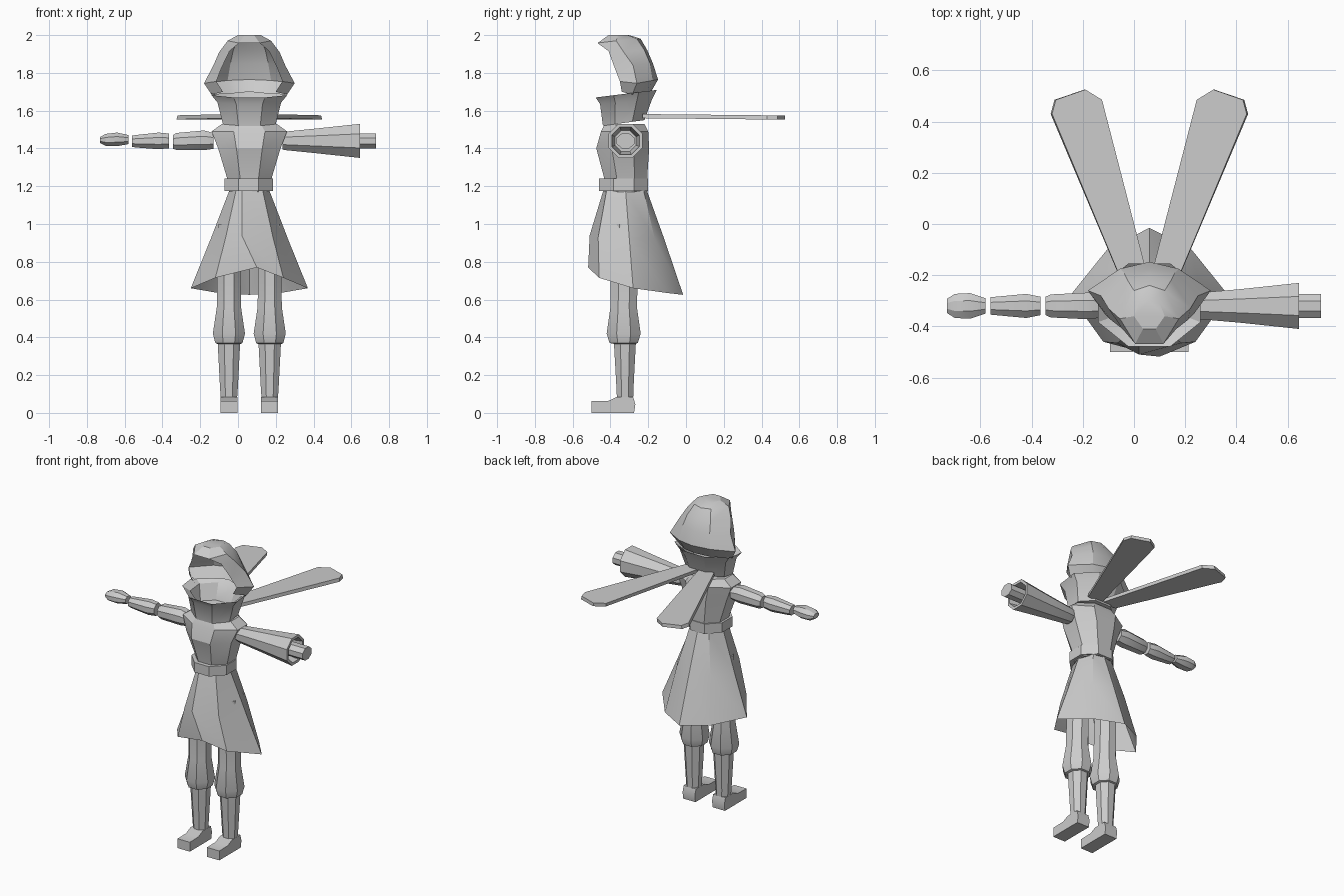
import bpy, bmesh, math
from mathutils import Vector

if "Cube" in bpy.data.objects:
    bpy.data.objects.remove(bpy.data.objects["Cube"], do_unlink=True)

cloth = bpy.data.materials.new("light_grey")
cloth.use_nodes = True
GREY = (0.6, 0.6, 0.6, 1)
cloth.diffuse_color = GREY
cloth.node_tree.nodes["Principled BSDF"].inputs["Base Color"].default_value = GREY

CX = 0.06   # the body's plane of symmetry
ANGLE = math.radians(28)


def finish(name, bm):
    bmesh.ops.recalc_face_normals(bm, faces=bm.faces)
    mesh = bpy.data.meshes.new(name)
    bm.to_mesh(mesh)
    bm.free()
    mesh.materials.append(cloth)
    obj = bpy.data.objects.new(name, mesh)
    bpy.context.collection.objects.link(obj)
    bpy.ops.object.select_all(action="DESELECT")
    obj.select_set(True)
    bpy.context.view_layer.objects.active = obj
    bpy.ops.object.shade_smooth_by_angle(angle=ANGLE)
    return obj


def loft(name, rings, caps=(True, True), closed=True):
    """Skin a list of rings that all have the same number of points."""
    bm = bmesh.new()
    rows = [[bm.verts.new(p) for p in ring] for ring in rings]
    n = len(rows[0])
    for low, high in zip(rows, rows[1:]):
        for i in range(n if closed else n - 1):
            j = (i + 1) % n
            bm.faces.new((low[i], low[j], high[j], high[i]))
    for cap, row in zip(caps, (rows[0], rows[-1])):
        if cap:
            bm.faces.new(row)
    return finish(name, bm)


def octagon(half_a, half_b):
    """Eight points with flat sides on both axes."""
    s = 1 / math.cos(math.pi / 8)
    angles = [math.pi / 8 + k * math.pi / 4 for k in range(8)]
    return [(half_a * s * math.cos(t), half_b * s * math.sin(t)) for t in angles]


def upright(cx, hw, front, back, z_front, z_back=None):
    """Horizontal octagon, optionally tilted from front to back."""
    z_back = z_front if z_back is None else z_back
    cy, hd = (front + back) / 2, (back - front) / 2
    return [Vector((cx + a, cy + b, z_front + (z_back - z_front) * (b / hd + 1) / 2))
            for a, b in octagon(hw, hd)]


def sideways(x, hd, hh, z, y=-0.32):
    """Octagon across an arm."""
    return [Vector((x, y + a, z + b)) for a, b in octagon(hd, hh)]


# Torso, belt and tall open collar
loft("torso", [upright(CX, *r) for r in (
    (0.105, -0.43, -0.205, 1.17), (0.12, -0.435, -0.205, 1.25),
    (0.165, -0.475, -0.195, 1.40), (0.2, -0.45, -0.2, 1.49),
    (0.145, -0.43, -0.22, 1.53))])
loft("belt", [upright(CX - 0.004, 0.128, -0.46, -0.2, z) for z in (1.175, 1.24)])
loft("collar", [upright(CX, *r) for r in (
    (0.14, -0.44, -0.22, 1.52, 1.55), (0.168, -0.455, -0.18, 1.635, 1.66),
    (0.2, -0.478, -0.155, 1.67, 1.71), (0.155, -0.435, -0.2, 1.645, 1.67),
    (0.13, -0.42, -0.24, 1.55, 1.57))], caps=(True, True))


# Coat skirt: front seam, then around the left side to the back and the right side
def skirt_ring(seam, fronts, side, rear, back):
    (fx, fy, fz), (sx, sy, sz), (rx, ry, rz) = fronts, side, rear
    return [seam, (CX + fx, fy, fz), (CX + sx, sy, sz), (CX + rx, ry, rz), back,
            (CX - rx, ry, rz), (CX - sx, sy, sz), (CX - fx, fy, fz)]


loft("coat_skirt", [
    skirt_ring((0.02, -0.437, 1.18), (0.07, -0.42, 1.18), (0.105, -0.32, 1.18),
               (0.07, -0.225, 1.18), (CX, -0.208, 1.18)),
    skirt_ring((0.02, -0.51, 0.94), (0.125, -0.465, 0.93), (0.205, -0.3, 0.92),
               (0.125, -0.165, 0.92), (CX, -0.115, 0.92)),
    skirt_ring((0.1, -0.518, 0.77), (0.18, -0.46, 0.715), (0.31, -0.28, 0.66),
               (0.165, -0.1, 0.635), (CX, -0.015, 0.625))], caps=(True, False))


# Hood: open-fronted bands from the inner hem up over the crown
def hood_band(front, side, rear, back):
    half = [front, side, rear]
    return ([(CX + x, y, z) for x, y, z in half] + [(CX, *back)]
            + [(CX - x, y, z) for x, y, z in reversed(half)])


bands = [
    hood_band((0.14, -0.34, 1.70), (0.2, -0.285, 1.685), (0.1, -0.215, 1.69), (-0.185, 1.70)),
    hood_band((0.175, -0.35, 1.755), (0.24, -0.26, 1.745), (0.115, -0.175, 1.76), (-0.148, 1.765)),
    hood_band((0.15, -0.375, 1.82), (0.19, -0.28, 1.84), (0.1, -0.19, 1.85), (-0.175, 1.85)),
    hood_band((0.105, -0.41, 1.915), (0.16, -0.33, 1.91), (0.085, -0.22, 1.92), (-0.205, 1.92)),
    hood_band((0.055, -0.468, 1.958), (0.115, -0.37, 1.97), (0.06, -0.26, 1.98), (-0.24, 1.98)),
    hood_band((0.025, -0.41, 2.0), (0.06, -0.36, 2.0), (0.04, -0.31, 2.0), (-0.3, 2.0))]
loft("hood", bands, caps=(False, True), closed=False)
loft("hood_brim", [[b[0], b[-1]] for b in bands[-2:]], caps=(False, False), closed=False)

# Right arm in three loose segments
loft("right_upper_arm", [sideways(*r) for r in (
    (-0.345, 0.036, 0.036, 1.435), (-0.325, 0.045, 0.045, 1.437),
    (-0.18, 0.052, 0.052, 1.443), (-0.13, 0.046, 0.042, 1.44))])
loft("right_forearm", [sideways(*r) for r in (
    (-0.56, 0.034, 0.03, 1.438), (-0.54, 0.036, 0.033, 1.438),
    (-0.42, 0.047, 0.044, 1.44), (-0.365, 0.036, 0.039, 1.44))])
loft("right_hand", [sideways(*r) for r in (
    (-0.73, 0.028, 0.016, 1.445), (-0.7, 0.047, 0.032, 1.445),
    (-0.64, 0.05, 0.036, 1.448), (-0.58, 0.03, 0.024, 1.447))])

# Left arm: wide hollow sleeve with a short stump showing
loft("left_sleeve", [sideways(*r) for r in (
    (0.235, 0.046, 0.046, 1.44), (0.26, 0.052, 0.05, 1.44),
    (0.42, 0.066, 0.066, 1.44), (0.645, 0.09, 0.09, 1.44),
    (0.645, 0.073, 0.073, 1.44), (0.52, 0.055, 0.055, 1.44))])
loft("left_stump", [sideways(x, 0.047, 0.04, 1.44) for x in (0.51, 0.73)])

# Legs and boots
FOOT = [(-0.275, 0), (-0.5, 0), (-0.5, 0.062), (-0.41, 0.064), (-0.365, 0.085),
        (-0.28, 0.085), (-0.268, 0.045)]
for side, sign in (("left", 1), ("right", -1)):
    lx = CX + 0.108 * sign
    loft(side + "_trouser_leg", [upright(lx, *r) for r in (
        (0.062, -0.38, -0.27, 0.365), (0.072, -0.405, -0.255, 0.37),
        (0.085, -0.42, -0.24, 0.42), (0.064, -0.4, -0.26, 0.56),
        (0.062, -0.4, -0.255, 0.72), (0.055, -0.39, -0.26, 1.0))])
    loft(side + "_boot_shaft", [upright(lx, *r) for r in (
        (0.042, -0.365, -0.28, 0.06), (0.047, -0.368, -0.278, 0.13),
        (0.06, -0.382, -0.265, 0.38))])
    loft(side + "_foot", [[(lx + k * 0.045, y, z) for y, z in FOOT] for k in (-1, 1)])

# Two flat scarf tails streaming backwards
TAIL = [(0.0, -0.23), (0.105, -0.23), (0.38, 0.43), (0.365, 0.485),
        (0.25, 0.525), (0.185, 0.485)]
for side, sign in (("left", 1), ("right", -1)):
    loft(side + "_scarf_tail",
         [[(CX + sign * x * s, y, z - 0.01 * (y + 0.23)) for x, y in TAIL]
          for z, s in ((1.56, 1.015), (1.582, 1.0))])
